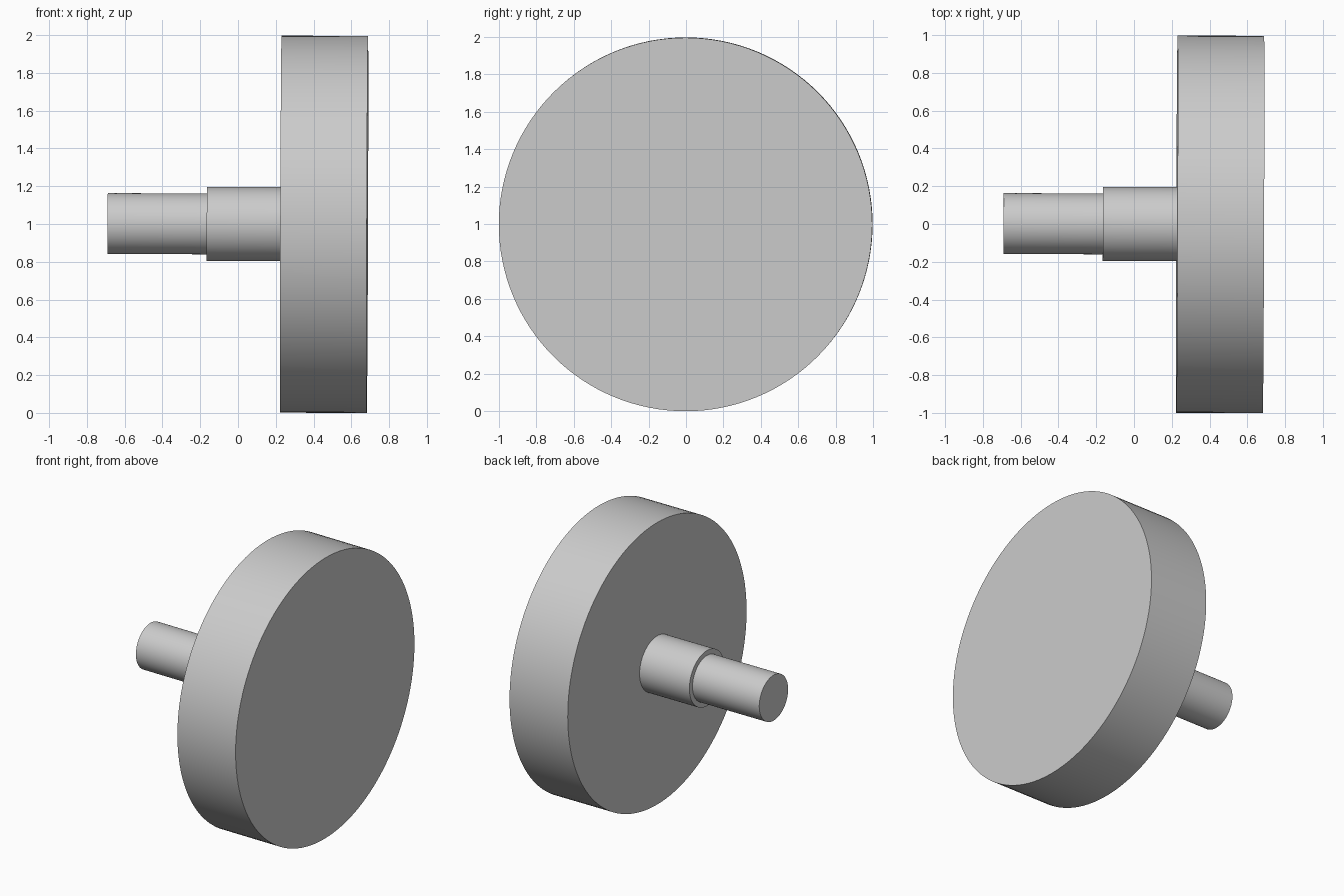
import bpy
from math import radians
from mathutils import Matrix, Vector

cube = bpy.data.objects.get("Cube")
if cube:
    bpy.data.objects.remove(cube, do_unlink=True)

# Single grey metal
metal = bpy.data.materials.new("grey_metal")
metal.use_nodes = True
colour = (0.6, 0.6, 0.6, 1)
metal.diffuse_color = colour
metal.node_tree.nodes["Principled BSDF"].inputs["Base Color"].default_value = colour

# The shared axis runs along x with a very slight lean
centre = Vector((0, 0, 1))
lean = Matrix.Rotation(radians(0.2), 4, "Y") @ Matrix.Rotation(radians(-0.2), 4, "Z")


def turned_part(name, x_start, x_end, radius):
    """Smooth solid cylinder lying along the shared axis."""
    bpy.ops.mesh.primitive_cylinder_add(
        vertices=128, radius=radius, depth=x_end - x_start)
    part = bpy.context.object
    part.name = name
    middle = Vector(((x_start + x_end) / 2, 0, 0))
    part.matrix_world = (Matrix.Translation(centre) @ lean
                         @ Matrix.Translation(middle)
                         @ Matrix.Rotation(radians(90), 4, "Y"))
    part.data.materials.append(metal)
    bpy.ops.object.shade_smooth_by_angle(angle=radians(30))


# Large disc, stepped collar and narrow end shaft
turned_part("disc", 0.227, 0.685, 0.998)
turned_part("collar", -0.165, 0.227, 0.196)
turned_part("shaft", -0.69, -0.165, 0.161)
